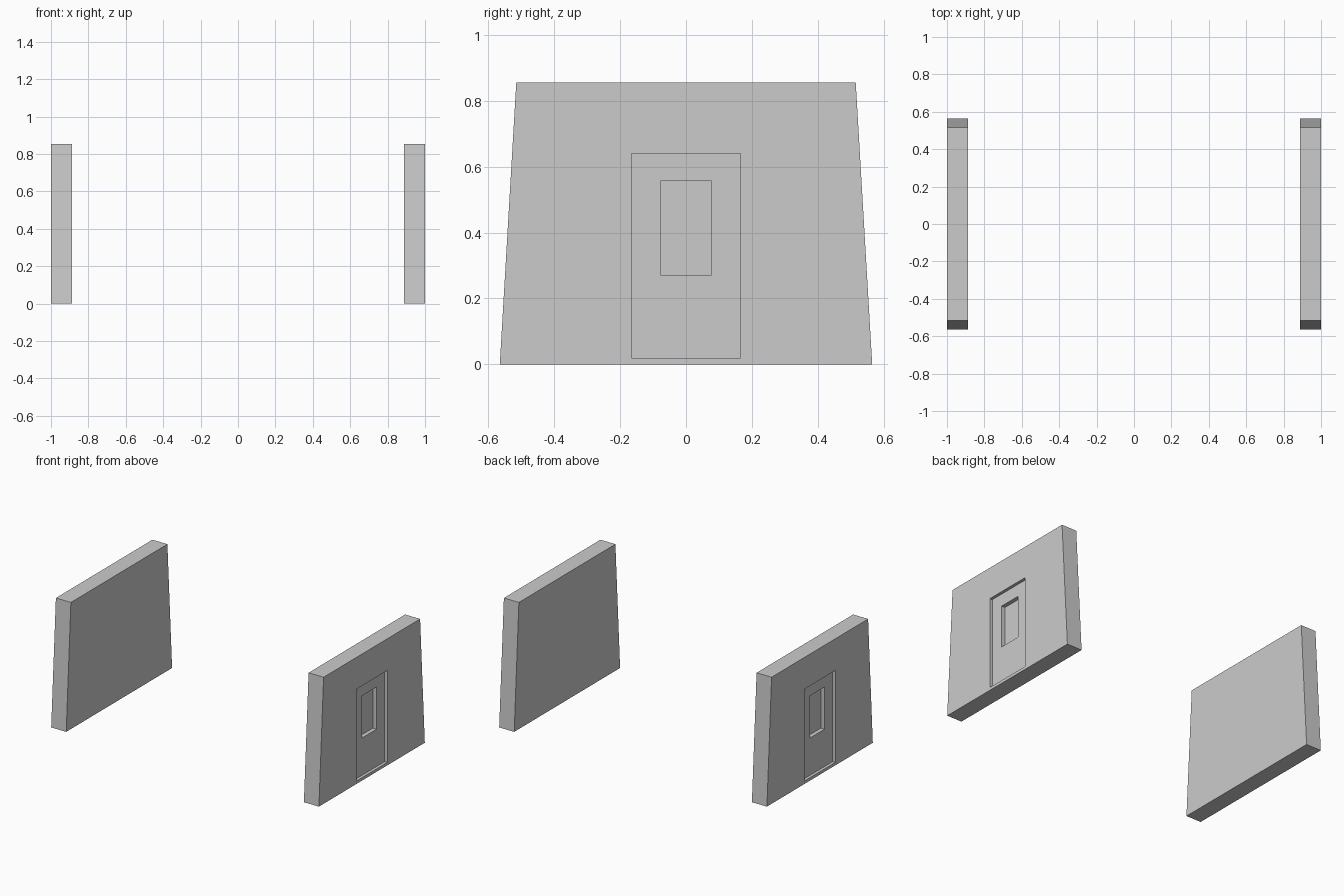
import bpy, bmesh

if "Cube" in bpy.data.objects:
    bpy.data.objects.remove(bpy.data.objects["Cube"])

HEIGHT = 0.855
X_IN, X_OUT = 0.888, 1.0


def prism(name, profile, x0, x1):
    """Extrude a (y, z) profile along x between x0 and x1."""
    bm = bmesh.new()
    face = bm.faces.new([bm.verts.new((x0, y, z)) for y, z in profile])
    ext = bmesh.ops.extrude_face_region(bm, geom=[face])
    verts = [g for g in ext["geom"] if isinstance(g, bmesh.types.BMVert)]
    bmesh.ops.translate(bm, verts=verts, vec=(x1 - x0, 0, 0))
    bmesh.ops.recalc_face_normals(bm, faces=bm.faces)
    mesh = bpy.data.meshes.new(name)
    bm.to_mesh(mesh)
    bm.free()
    obj = bpy.data.objects.new(name, mesh)
    bpy.context.collection.objects.link(obj)
    return obj


def rect(y0, y1, z0, z1):
    return [(y0, z0), (y1, z0), (y1, z1), (y0, z1)]


def cut(target, name, profile, x0, x1):
    """Carve a recess with a hidden cutter."""
    cutter = prism(name, profile, x0, x1)
    cutter.hide_render = True
    cutter.display_type = 'WIRE'
    mod = target.modifiers.new(name, 'BOOLEAN')
    mod.operation = 'DIFFERENCE'
    mod.solver = 'EXACT'
    mod.object = cutter


for side, s in (("left", -1), ("right", 1)):
    # Tapered end wall
    wall = prism(f"{side}_wall",
                 [(-0.565, 0), (0.565, 0), (0.515, HEIGHT), (-0.515, HEIGHT)],
                 s * X_IN, s * X_OUT)
    # Door recess on the outer face, then a deeper window in the door
    cut(wall, f"{side}_door_cutter", rect(-0.165, 0.165, 0.02, 0.64),
        s * (X_OUT - 0.02), s * (X_OUT + 0.1))
    cut(wall, f"{side}_window_cutter", rect(-0.078, 0.078, 0.272, 0.557),
        s * (X_OUT - 0.047), s * (X_OUT + 0.08))
